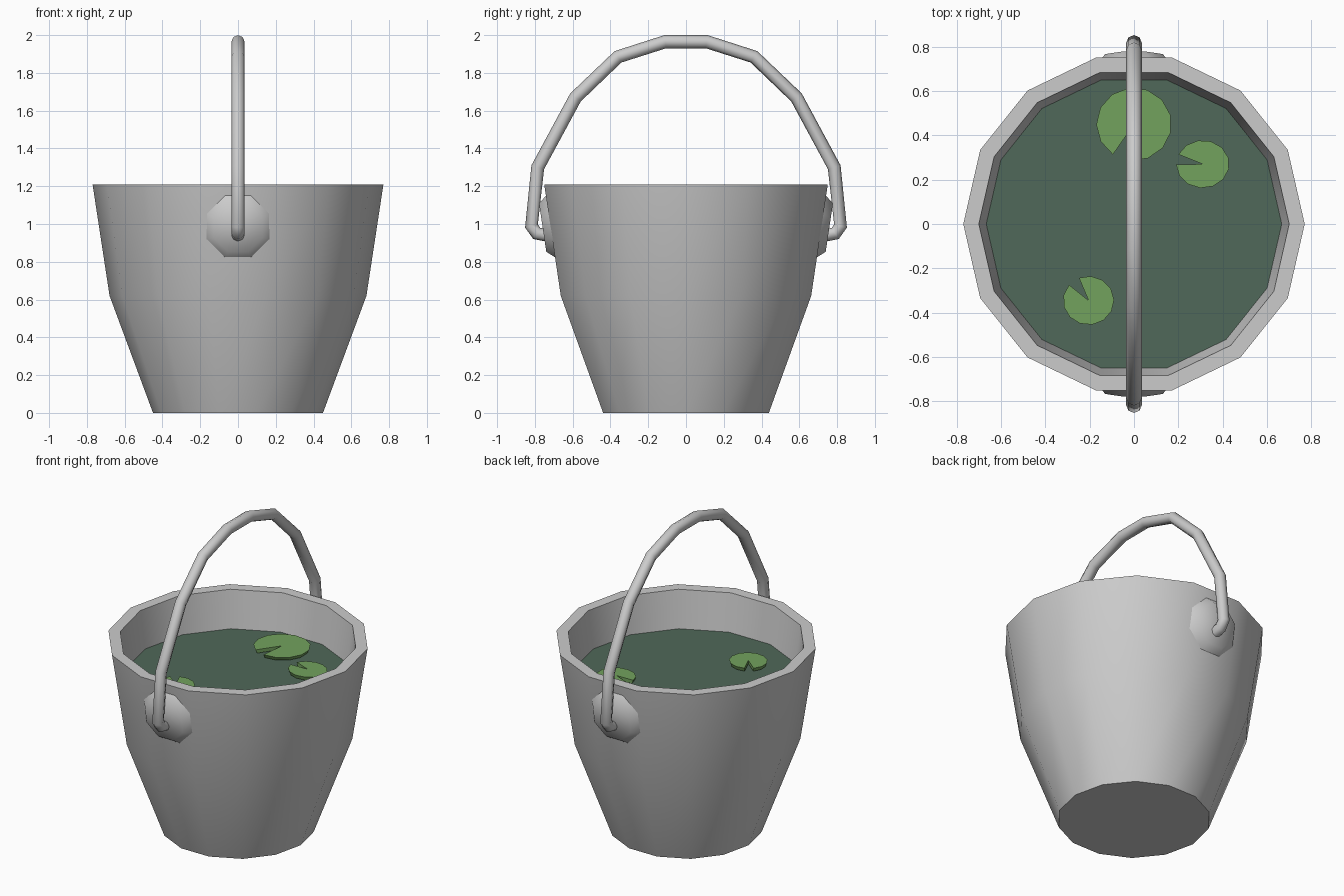
import bpy, bmesh
from math import cos, sin, pi, radians
from mathutils import Matrix

if "Cube" in bpy.data.objects:
    bpy.data.objects.remove(bpy.data.objects["Cube"])

SIDES = 14


def material(name, rgb):
    m = bpy.data.materials.new(name)
    m.diffuse_color = (*rgb, 1)
    m.use_nodes = True
    m.node_tree.nodes["Principled BSDF"].inputs["Base Color"].default_value = m.diffuse_color
    return m


def finish(name, bm, mat=None, angle=60):
    bmesh.ops.recalc_face_normals(bm, faces=bm.faces)
    me = bpy.data.meshes.new(name)
    bm.to_mesh(me)
    bm.free()
    ob = bpy.data.objects.new(name, me)
    bpy.context.collection.objects.link(ob)
    if mat:
        me.materials.append(mat)
    if angle:
        bpy.ops.object.select_all(action='DESELECT')
        ob.select_set(True)
        bpy.context.view_layer.objects.active = ob
        bpy.ops.object.shade_smooth_by_angle(angle=radians(angle))
    return ob


def ring(bm, r, z):
    return [bm.verts.new((r * cos(2 * pi * i / SIDES), r * sin(2 * pi * i / SIDES), z))
            for i in range(SIDES)]


# Bucket: flared outer wall, rim and inner wall, closed base
bm = bmesh.new()
profile = [(0.45, 0), (0.68, 0.62), (0.77, 1.21), (0.70, 1.21), (0.665, 0.96)]
rings = [ring(bm, r, z) for r, z in profile]
for a, b in zip(rings, rings[1:]):
    for i in range(SIDES):
        j = (i + 1) % SIDES
        bm.faces.new((a[i], a[j], b[j], b[i]))
bm.faces.new(rings[0])
finish("bucket", bm)

# Water surface
bm = bmesh.new()
bm.faces.new(ring(bm, 0.668, 0.97))
finish("water", bm, material("water_green", (0.08, 0.14, 0.10)), 0)

# Lily pads: thin notched discs
pad_green = material("pad_green", (0.17, 0.36, 0.11))


def lily_pad(name, x, y, rx, ry, notch_start, notch_end):
    bm = bmesh.new()
    n = 12
    start, end = radians(notch_end), radians(notch_start + 360)
    pts = [(0, 0)] + [(rx * cos(start + (end - start) * i / n),
                       ry * sin(start + (end - start) * i / n)) for i in range(n + 1)]
    top = [bm.verts.new((x + px, y + py, 0.998)) for px, py in pts]
    low = [bm.verts.new((x + px * 0.93, y + py * 0.93, 0.975)) for px, py in pts]
    for i in range(1, n + 1):
        bm.faces.new((top[0], top[i], top[i + 1]))
        bm.faces.new((low[0], low[i + 1], low[i]))
    for i in range(n + 2):
        j = (i + 1) % (n + 2)
        bm.faces.new((top[i], low[i], low[j], top[j]))
    finish(name, bm, pad_green, 40)


lily_pad("large_lily_pad", 0.0, 0.45, 0.17, 0.165, 236, 264)
lily_pad("right_lily_pad", 0.31, 0.27, 0.12, 0.108, 156, 181)
lily_pad("front_lily_pad", -0.205, -0.345, 0.115, 0.11, 112, 140)

# Handle lugs: tapered octagons lying on the tilted wall
for name, s in (("front_lug", -1), ("back_lug", 1)):
    bm = bmesh.new()
    bmesh.ops.create_cone(bm, cap_ends=True, segments=8, radius1=0.195,
                          radius2=0.14, depth=0.06)
    bmesh.ops.rotate(bm, verts=bm.verts, matrix=Matrix.Rotation(pi / 8, 3, 'Z'))
    tilt = Matrix.Rotation(-s * radians(98.5), 3, 'X')
    bmesh.ops.rotate(bm, verts=bm.verts, matrix=tilt)
    bmesh.ops.translate(bm, verts=bm.verts, vec=(0, s * 0.729, 0.985))
    finish(name, bm)

# Handle: bent bar ending in short pins at the lugs
half = [(0.70, 0.935), (0.79, 0.95), (0.818, 0.99), (0.785, 1.30),
        (0.585, 1.67), (0.36, 1.885), (0.11, 1.965)]
path = [(-y, z) for y, z in half] + half[::-1]
cu = bpy.data.curves.new("handle", 'CURVE')
cu.dimensions = '3D'
cu.bevel_depth = 0.035
cu.bevel_resolution = 2
cu.use_fill_caps = True
sp = cu.splines.new('POLY')
sp.points.add(len(path) - 1)
for p, (y, z) in zip(sp.points, path):
    p.co = (0, y, z, 1)
sp.use_smooth = True
handle = bpy.data.objects.new("handle", cu)
bpy.context.collection.objects.link(handle)
